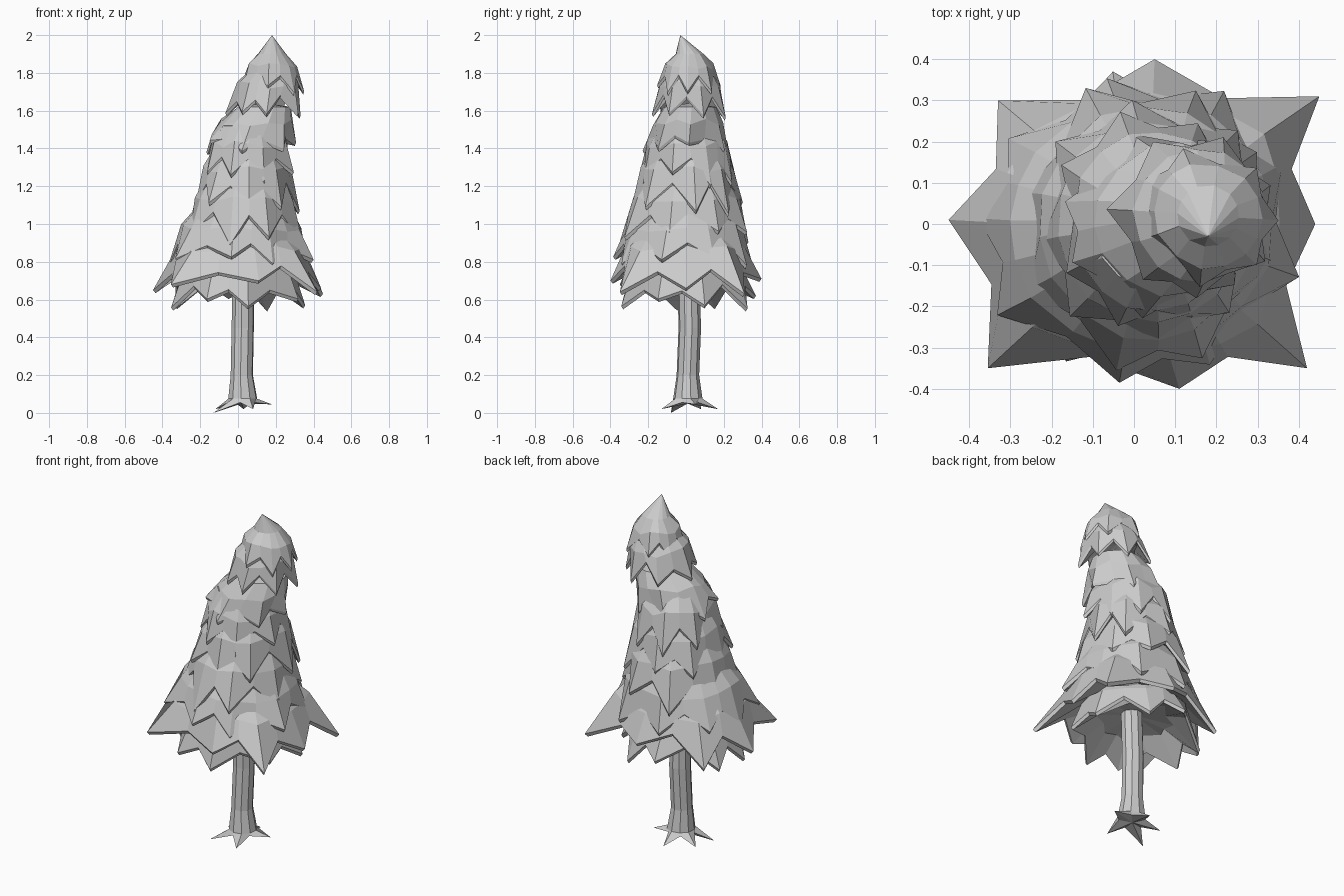
import bpy, bmesh, math, random
from mathutils import Vector

if "Cube" in bpy.data.objects:
    bpy.data.objects.remove(bpy.data.objects["Cube"])

random.seed(4)
grey = bpy.data.materials.new("plain_grey")
grey.diffuse_color = (0.6, 0.6, 0.6, 1)
grey.use_nodes = True
grey.node_tree.nodes["Principled BSDF"].inputs["Base Color"].default_value = grey.diffuse_color


def finish(name, rings, cap_start=None, cap_end=None):
    """Loft equal-length rings; optionally close each end to a point."""
    bm = bmesh.new()
    vs = [[bm.verts.new(p) for p in r] for r in rings]
    n = len(vs[0])
    for a, b in zip(vs, vs[1:]):
        for i in range(n):
            j = (i + 1) % n
            bm.faces.new((a[i], a[j], b[j], b[i]))
    for ring, point in ((vs[0], cap_start), (vs[-1], cap_end)):
        if point is not None:
            c = bm.verts.new(point)
            for i in range(n):
                bm.faces.new((ring[i], ring[(i + 1) % n], c))
    bmesh.ops.recalc_face_normals(bm, faces=bm.faces)
    me = bpy.data.meshes.new(name)
    bm.to_mesh(me)
    bm.free()
    me.materials.append(grey)
    ob = bpy.data.objects.new(name, me)
    bpy.context.collection.objects.link(ob)
    return ob


def skirt(name, centre, top_centre, tips, z_notch, z_top, top_r, apex=None, notch=0.9):
    """Jagged layer of needles: drooping tips, notches between, thin rim, hollow underside."""
    c = Vector((*centre, 0))
    tc = Vector((*top_centre, 0))
    rim = []
    for i, t in enumerate(tips):
        t = Vector(t)
        mid = (t + Vector(tips[(i + 1) % len(tips)])) / 2
        p = c + (mid - c) * notch
        p.z = z_notch + random.uniform(-0.025, 0.025)
        rim += [t, p]

    top, shoulder, edge, inner = [], [], [], []
    for k, p in enumerate(rim):
        flat = Vector((p.x - c.x, p.y - c.y, 0))
        # round top ring, leaning towards the layer above
        t = tc + flat.normalized() * top_r
        t.z = z_top
        top.append(t)
        # slightly bulging shoulder, averaged over neighbours so it is less star shaped
        near = (rim[k - 1] + rim[(k + 1) % len(rim)]) / 2
        s = (p * 0.55 + near * 0.45) * 0.55 + t * 0.45
        s += flat.normalized() * 0.015
        s.z = z_notch + (z_top - z_notch) * 0.45 + random.uniform(-0.02, 0.02)
        shoulder.append(s)
        e = c + flat * 0.97
        e.z = p.z - 0.016
        edge.append(e)
        q = c + flat * 0.6
        q.z = z_notch + 0.03
        inner.append(q)
    top_pt = apex or (tc.x, tc.y, z_top + 0.02)
    return finish(name, [top, shoulder, rim, edge, inner], top_pt, (c.x, c.y, z_notch + 0.06))


def tip_ring(cx, cy, rx, ry, z, n, phase):
    out = []
    for i in range(n):
        a = 2 * math.pi * (i + phase + random.uniform(-0.15, 0.15)) / n
        k = random.uniform(0.94, 1.04)
        out.append((cx + rx * k * math.cos(a), cy + ry * k * math.sin(a),
                    z + random.uniform(-0.04, 0.04)))
    return out


# Foliage layers: cx, cy, rx, ry, tip z, notch z, top z, top radius, tips, phase
layers = [
    (0.18, 0.02, 0.18, 0.17, 1.71, 1.78, 1.90, 0.075, 7, 0.0),
    (0.14, 0.02, 0.21, 0.20, 1.60, 1.67, 1.82, 0.11, 7, 0.4),
    (0.06, 0.00, 0.24, 0.24, 1.42, 1.47, 1.62, 0.14, 7, 0.1),
    (0.05, 0.01, 0.25, 0.27, 1.24, 1.34, 1.52, 0.16, 8, 0.5),
    (0.04, 0.01, 0.28, 0.31, 1.09, 1.20, 1.40, 0.18, 8, 0.1),
    (0.03, 0.00, 0.33, 0.36, 0.93, 1.04, 1.25, 0.21, 8, 0.6),
    (0.01, 0.00, 0.40, 0.38, 0.79, 0.88, 1.10, 0.24, 9, 0.5),
    (0.00, 0.00, 0.37, 0.36, 0.58, 0.67, 0.84, 0.23, 8, 0.3),
]
for i, (cx, cy, rx, ry, zt, zn, ztop, tr, n, ph) in enumerate(layers):
    above = layers[max(i - 1, 0)][:2]
    skirt(f"foliage_layer_{i + 1}", (cx, cy), above, tip_ring(cx, cy, rx, ry, zt, n, ph),
          zn, ztop, tr, apex=(0.18, -0.03, 2.0) if i == 0 else None)

# Widest layer with its eight long branch tips
wide_tips = [(0.44, 0.0, 0.66), (0.45, 0.31, 0.63), (0.05, 0.40, 0.71), (-0.33, 0.30, 0.62),
             (-0.45, 0.01, 0.65), (-0.355, -0.35, 0.68), (0.11, -0.40, 0.70), (0.42, -0.35, 0.64)]
skirt("foliage_wide_layer", (0.0, 0.0), (0.01, 0.0), wide_tips, 0.76, 1.0, 0.24, notch=0.86)

# Trunk with five flared roots
root_tips = [(0.18, 0.05, 0.045), (0.03, 0.17, 0.02), (-0.12, 0.08, 0.02),
             (-0.13, -0.08, 0.0), (0.08, -0.13, 0.02)]


def trunk_ring(cx, cy, r, z):
    return [(cx + r * math.cos(0.2 + i * math.pi / 5), cy + r * math.sin(0.2 + i * math.pi / 5), z)
            for i in range(10)]


base = []
for i, t in enumerate(root_tips):
    a = 0.2 + (2 * i + 1) * math.pi / 5
    base += [t, (0.02 + 0.075 * math.cos(a), 0.01 + 0.075 * math.sin(a), 0.055)]
finish("trunk", [base, trunk_ring(0.025, 0.01, 0.078, 0.075), trunk_ring(0.02, 0.01, 0.06, 0.2),
                 trunk_ring(0.025, 0.02, 0.06, 0.45), trunk_ring(0.03, 0.01, 0.058, 0.85)],
       (0.02, 0.01, 0.05), (0.03, 0.01, 0.87))
